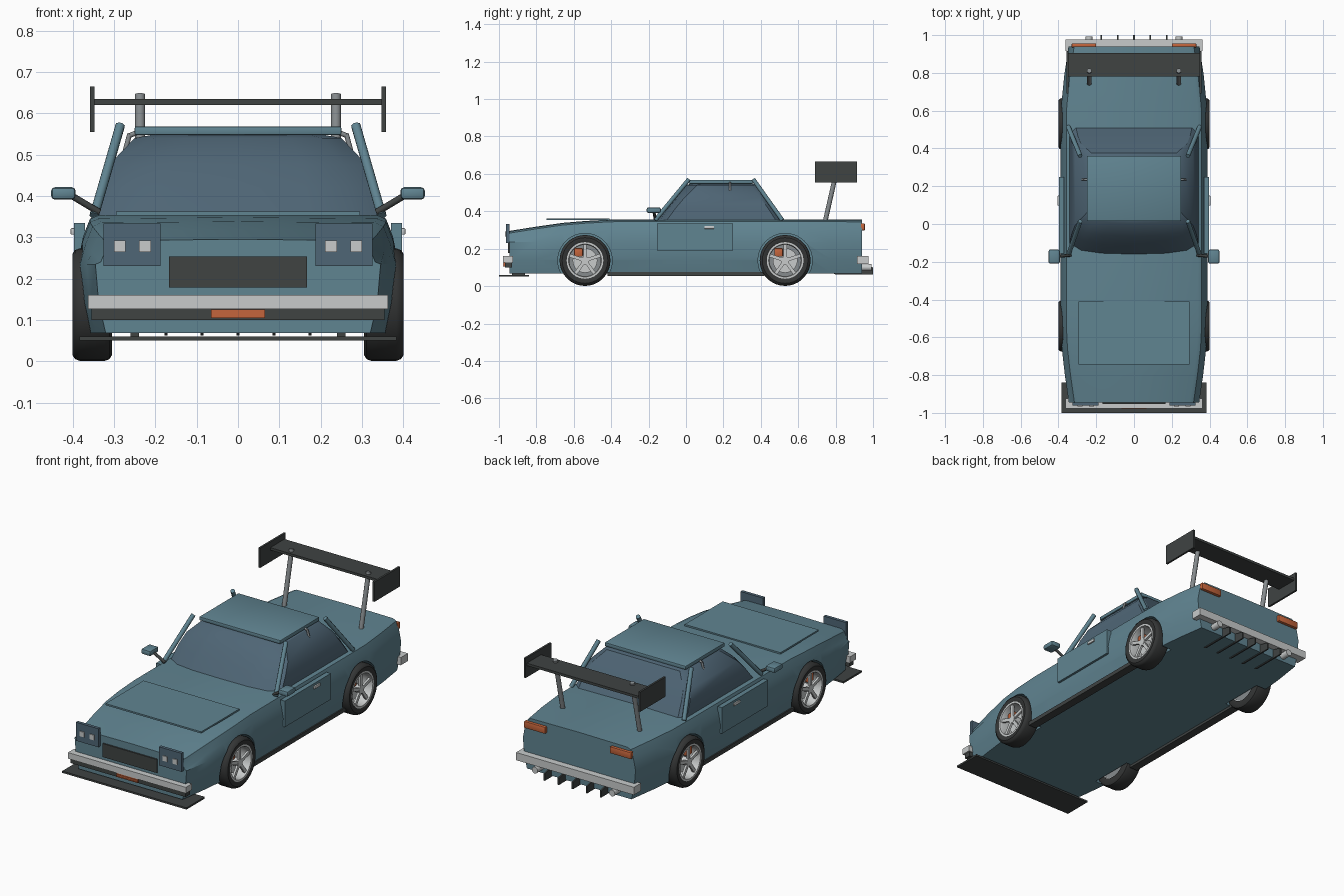
import bpy, bmesh, math
from mathutils import Vector, Matrix

if "Cube" in bpy.data.objects:
    bpy.data.objects.remove(bpy.data.objects["Cube"])


def mat(name, rgb):
    m = bpy.data.materials.new(name)
    m.diffuse_color = (*rgb, 1)
    m.use_nodes = True
    m.node_tree.nodes["Principled BSDF"].inputs["Base Color"].default_value = m.diffuse_color
    return m


PAINT = mat("teal_paint", (0.118, 0.232, 0.285))
GLASS = mat("tinted_glass", (0.078, 0.132, 0.18))
BLACK = mat("black_trim", (0.05, 0.056, 0.055))
RUBBER = mat("tyre_rubber", (0.034, 0.036, 0.036))
SILVER = mat("silver", (0.58, 0.6, 0.6))
GREY = mat("grey_metal", (0.24, 0.26, 0.27))
ORANGE = mat("orange_lens", (0.56, 0.13, 0.045))


def finish(name, bm, material, smooth=None):
    bmesh.ops.recalc_face_normals(bm, faces=bm.faces[:])
    me = bpy.data.meshes.new(name)
    bm.to_mesh(me)
    bm.free()
    me.materials.append(material)
    if smooth:
        me.shade_smooth()
        me.set_sharp_from_angle(angle=math.radians(smooth))
    ob = bpy.data.objects.new(name, me)
    bpy.context.collection.objects.link(ob)
    return ob


def box(name, x, y, z, material, bevel=0):
    """Box from (min, max) ranges."""
    bm = bmesh.new()
    bmesh.ops.create_cube(bm, size=1)
    for v in bm.verts:
        v.co = [r[0] + (c + 0.5) * (r[1] - r[0]) for r, c in zip((x, y, z), v.co)]
    if bevel:
        bmesh.ops.bevel(bm, geom=bm.edges[:], offset=bevel, segments=2,
                        affect='EDGES', profile=0.5)
    return finish(name, bm, material, 40 if bevel else None)


def pair(name, x, y, z, material, bevel=0):
    for tag, s in (("right", 1), ("left", -1)):
        box(f"{name}_{tag}", sorted((s * x[0], s * x[1])), y, z, material, bevel)


def rod(name, a, b, r, material, n=12):
    a, b = Vector(a), Vector(b)
    d = b - a
    bm = bmesh.new()
    bmesh.ops.create_cone(bm, cap_ends=True, segments=n, radius1=r, radius2=r, depth=d.length,
                          matrix=Matrix.Translation((a + b) / 2) @ d.to_track_quat('Z', 'Y').to_matrix().to_4x4())
    return finish(name, bm, material, 50)


def rod_pair(name, a, b, r, material, n=12):
    for tag, s in (("right", 1), ("left", -1)):
        rod(f"{name}_{tag}", (s * a[0], *a[1:]), (s * b[0], *b[1:]), r, material, n)


def loft(name, rings, material, smooth):
    bm = bmesh.new()
    rows = [[bm.verts.new(p) for p in ring] for ring in rings]
    n = len(rows[0])
    for p, q in zip(rows, rows[1:]):
        for i in range(n):
            j = (i + 1) % n
            bm.faces.new((p[i], p[j], q[j], q[i]))
    bm.faces.new(rows[0])
    bm.faces.new(rows[-1])
    return finish(name, bm, material, smooth)


def lathe(name, profile, cx, cy, cz, s, material, n=36, closed=True):
    """Spin (x, radius) points about the x axis."""
    bm = bmesh.new()
    rows = []
    for k in range(n):
        a = 2 * math.pi * k / n
        rows.append([bm.verts.new((s * x, cy + r * math.cos(a), cz + r * math.sin(a)))
                     for x, r in profile])
    m = len(profile)
    for k in range(n):
        p, q = rows[k], rows[(k + 1) % n]
        for i in range(m if closed else m - 1):
            j = (i + 1) % m
            bm.faces.new((p[i], p[j], q[j], q[i]))
    return finish(name, bm, material, 35)


# Body shell: (y, half width, top height) stations
stations = [(-0.945, 0.345, 0.295), (-0.80, 0.366, 0.318), (-0.66, 0.382, 0.338),
            (-0.54, 0.388, 0.348), (-0.40, 0.388, 0.356), (0.0, 0.388, 0.357), (0.40, 0.388, 0.357),
            (0.62, 0.386, 0.357), (0.78, 0.37, 0.357), (0.94, 0.347, 0.355)]
rings = []
for y, w, zt in stations:
    half = [(w - 0.025, 0.068), (w - 0.008, 0.14), (w, 0.235),
            (w - 0.013, zt - 0.055), (w - 0.03, zt - 0.012), (w - 0.05, zt - 0.003)]
    rings.append([(x, y, z) for x, z in half] + [(0, y, zt)] + [(-x, y, z) for x, z in reversed(half)])
body = loft("body", rings, PAINT, 28)

# Wheel arches cut from the body
WHEEL_Y, WZ = (-0.54, 0.53), 0.137
for wy in WHEEL_Y:
    for s in (1, -1):
        cutter = rod("arch_cutter", (s * 0.295, wy, WZ), (s * 0.5, wy, WZ), 0.145, PAINT, 40)
        cutter.hide_render = True
        mod = body.modifiers.new("arch", 'BOOLEAN')
        mod.operation, mod.solver, mod.object = 'DIFFERENCE', 'EXACT', cutter
        bpy.context.view_layer.objects.active = body
        bpy.ops.object.modifier_apply(modifier=mod.name)
        bpy.data.objects.remove(cutter)
body.data.shade_smooth()
body.data.set_sharp_from_angle(angle=math.radians(28))

# Wheels
tyre = [(0.305, 0.095), (0.305, 0.122), (0.311, 0.132), (0.322, 0.136), (0.383, 0.136),
        (0.394, 0.132), (0.401, 0.122), (0.401, 0.104), (0.396, 0.095)]
rim = [(0.31, 0.09), (0.31, 0.096), (0.398, 0.098), (0.398, 0.088), (0.385, 0.084)]
for end, wy in zip(("front", "rear"), WHEEL_Y):
    for side, s in (("right", 1), ("left", -1)):
        tag = f"{end}_{side}"
        lathe("tyre_" + tag, tyre, 0, wy, WZ, s, RUBBER)
        lathe("rim_" + tag, rim, 0, wy, WZ, s, SILVER)
        rod("wheel_back_" + tag, (s * 0.312, wy, WZ), (s * 0.32, wy, WZ), 0.092, GREY, 32)
        rod("brake_disc_" + tag, (s * 0.34, wy, WZ), (s * 0.348, wy, WZ), 0.066, SILVER, 32)
        rod("hub_" + tag, (s * 0.34, wy, WZ), (s * 0.392, wy, WZ), 0.022, SILVER, 16)
        cal = box("caliper_" + tag, sorted((s * 0.336, s * 0.37)), (wy - 0.058, wy - 0.012),
                  (WZ + 0.02, WZ + 0.066), ORANGE, 0.006)
        for k in range(5):
            a = math.pi / 2 + k * math.tau / 5
            sp = box(f"spoke_{tag}_{k}", (-0.006, 0.006), (-0.009, 0.009), (0.015, 0.09), SILVER)
            sp.matrix_world = (Matrix.Translation((s * 0.385, wy, WZ))
                               @ Matrix.Rotation(a - math.pi / 2, 4, 'X'))

# Cabin glass: (z, half width, front y, rear y) levels
rings = []
for z, w, yf, yr in [(0.345, 0.342, -0.168, 0.515), (0.42, 0.33, -0.113, 0.466),
                     (0.475, 0.312, -0.066, 0.426), (0.54, 0.25, -0.0, 0.375), (0.549, 0.2, 0.03, 0.35)]:
    half = [(0.5 * w, yf + 0.006), (0.82 * w, yf + 0.022), (w, yf + 0.06), (w, yr - 0.03), (0.9 * w, yr)]
    rings.append([(0, yf, z)] + [(x, y, z) for x, y in half] + [(-x, y, z) for x, y in reversed(half)])
loft("cabin_glass", rings, GLASS, 32)

# Roof panel, pillars and window brackets
box("roof", (-0.25, 0.25), (0.015, 0.36), (0.547, 0.568), PAINT, 0.004)
rod_pair("front_pillar", (0.348, -0.165, 0.352), (0.285, 0.015, 0.57), 0.012, PAINT, 8)
rod_pair("rear_pillar", (0.348, 0.515, 0.352), (0.285, 0.36, 0.57), 0.012, PAINT, 8)
rod_pair("window_bracket", (0.262, 0.235, 0.55), (0.274, 0.235, 0.505), 0.006, GREY, 8)
rod_pair("bracket_arm", (0.24, 0.235, 0.555), (0.265, 0.235, 0.545), 0.006, GREY, 8)

# Bonnet panel, doors, handles, mirrors, sills
box("bonnet_panel", (-0.295, 0.295), (-0.745, -0.41), (0.353, 0.362), PAINT)
pair("door", (0.37, 0.397), (-0.155, 0.25), (0.19, 0.335), PAINT)
pair("door_handle", (0.395, 0.405), (0.098, 0.15), (0.306, 0.322), SILVER, 0.003)
pair("mirror", (0.393, 0.452), (-0.21, -0.135), (0.391, 0.421), PAINT, 0.009)
rod_pair("mirror_arm", (0.335, -0.165, 0.36), (0.405, -0.172, 0.402), 0.008, BLACK, 8)
pair("side_skirt", (0.325, 0.372), (-0.42, 0.42), (0.054, 0.076), BLACK)

# Nose: headlights, grille, bumper, splitter
pair("headlight_panel", (0.187, 0.325), (-0.962, -0.944), (0.23, 0.333), GLASS)
for k, x in enumerate((0.225, 0.286)):
    pair(f"headlight_{k}", (x - 0.014, x + 0.014), (-0.967, -0.96), (0.264, 0.292), SILVER)
box("grille", (-0.167, 0.167), (-0.953, -0.94), (0.178, 0.253), BLACK)
box("front_bumper", (-0.363, 0.363), (-0.978, -0.925), (0.126, 0.16), SILVER)
box("lower_bumper", (-0.355, 0.355), (-0.968, -0.93), (0.1, 0.126), BLACK)
for k in range(4):
    z = 0.105 + k * 0.005
    box(f"front_lens_{k}", (-0.065, 0.065), (-0.979 + 0.003 * (k % 2), -0.965), (z, z + 0.005), ORANGE)
box("splitter", (-0.383, 0.383), (-1.0, -0.84), (0.05, 0.06), BLACK)
pair("splitter_mount", (0.24, 0.26), (-0.93, -0.86), (0.056, 0.072), BLACK)

# Tail: lights, bumper, exhausts, diffuser fins
pair("tail_light", (0.2, 0.33), (0.935, 0.956), (0.298, 0.335), ORANGE, 0.003)
box("rear_bumper", (-0.363, 0.363), (0.915, 0.977), (0.117, 0.16), SILVER)
rod_pair("exhaust", (0.238, 0.85, 0.1), (0.238, 0.992, 0.1), 0.018, SILVER, 16)
fin = [(0.78, 0.07), (0.80, 0.062), (1.0, 0.062), (1.0, 0.1), (0.93, 0.117)]
for k in range(5):
    x = (k - 2) * 0.087
    loft(f"diffuser_fin_{k}", [[(x + d, y, z) for y, z in fin] for d in (-0.004, 0.004)], BLACK, None)

# Rear wing
box("wing_blade", (-0.35, 0.35), (0.78, 0.905), (0.62, 0.634), BLACK)
pair("wing_end_plate", (0.347, 0.358), (0.69, 0.915), (0.555, 0.665), BLACK)
rod_pair("wing_strut", (0.237, 0.745, 0.35), (0.237, 0.812, 0.646), 0.0125, GREY)
